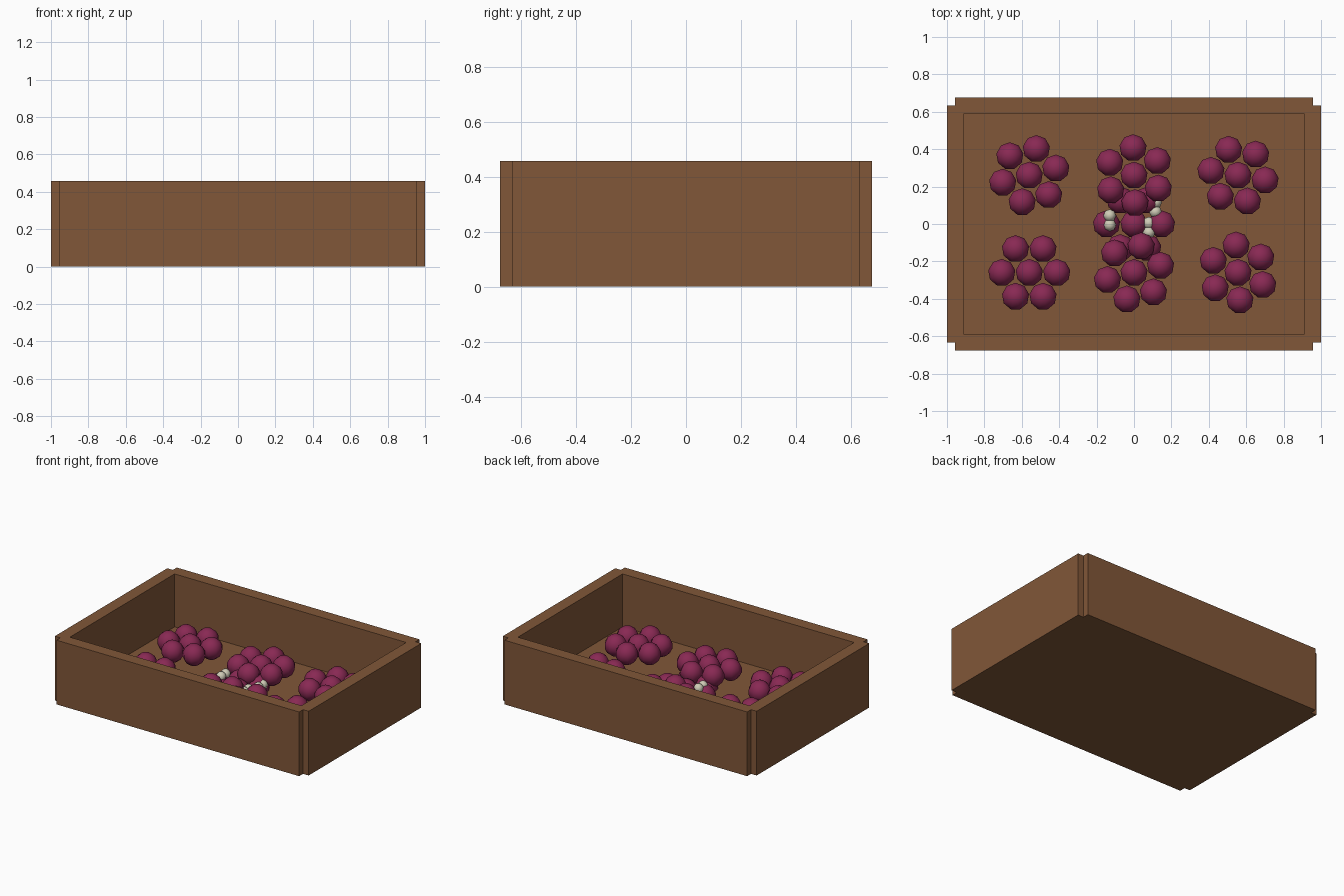
import bpy, bmesh, math
from mathutils import Matrix, Vector

if "Cube" in bpy.data.objects:
    bpy.data.objects.remove(bpy.data.objects["Cube"])


def material(name, rgb):
    m = bpy.data.materials.new(name)
    m.diffuse_color = (*rgb, 1)
    m.use_nodes = True
    m.node_tree.nodes["Principled BSDF"].inputs["Base Color"].default_value = m.diffuse_color
    return m


WOOD = material("brown_wood", (0.22, 0.095, 0.04))
BERRY = material("purple_berry", (0.25, 0.022, 0.088))
PALE = material("pale_stem", (0.62, 0.60, 0.47))


def make_object(name, bm, mat):
    mesh = bpy.data.meshes.new(name)
    bmesh.ops.recalc_face_normals(bm, faces=bm.faces)
    bm.to_mesh(mesh)
    bm.free()
    mesh.materials.append(mat)
    ob = bpy.data.objects.new(name, mesh)
    bpy.context.collection.objects.link(ob)
    return ob


# Open crate: notched outer outline, rectangular hollow
HEIGHT, FLOOR = 0.457, 0.08
HX, HY, NOTCH, WALL = 1.0, 0.677, 0.044, 0.088
corner = [(HX, HY - NOTCH), (HX - NOTCH, HY - NOTCH), (HX - NOTCH, HY)]
outer = []
for sx, sy in ((1, 1), (-1, 1), (-1, -1), (1, -1)):
    pts = [(sx * x, sy * y) for x, y in corner]
    outer += pts if sx * sy > 0 else pts[::-1]
ix, iy = HX - WALL, HY - WALL
inner = [(ix, iy), (-ix, iy), (-ix, -iy), (ix, -iy)]

bm = bmesh.new()


def loop(points, z):
    return [bm.verts.new((x, y, z)) for x, y in points]


def wall(low, high):
    n = len(low)
    for i in range(n):
        j = (i + 1) % n
        bm.faces.new((low[i], low[j], high[j], high[i]))


out_low, out_high = loop(outer, 0), loop(outer, HEIGHT)
in_low, in_high = loop(inner, FLOOR), loop(inner, HEIGHT)
wall(out_low, out_high)
wall(in_low, in_high)
bm.faces.new(out_low)
bm.faces.new(in_low)
# flat rim between the two top loops
rim = []
for ring in (out_high, in_high):
    rim += [bm.edges.get((ring[i], ring[i - 1])) for i in range(len(ring))]
bmesh.ops.triangle_fill(bm, edges=rim, use_beauty=True, normal=Vector((0, 0, 1)))
make_object("crate", bm, WOOD)


def balls(name, centres, radius, mat, segments, rings):
    b = bmesh.new()
    for c in centres:
        bmesh.ops.create_uvsphere(b, u_segments=segments, v_segments=rings,
                                  radius=radius, matrix=Matrix.Translation(c))
    for f in b.faces:
        f.smooth = True
    return make_object(name, b, mat)


# Berry bunches: one berry with six around it, each bunch turned a little
bunches = [(-0.56, 0.26, 0.17, 75), (0, 0.26, 0.17, 92), (0.556, 0.26, 0.17, 110),
           (-0.56, -0.26, 0.17, 60), (0, -0.26, 0.17, 75), (0.556, -0.26, 0.17, 94),
           (0, 0, 0.10, 0)]
for i, (x, y, z, turn) in enumerate(bunches):
    centres = [(x, y, z)]
    for k in range(6):
        a = math.radians(turn + 60 * k)
        centres.append((x + 0.147 * math.cos(a), y + 0.147 * math.sin(a), z))
    balls(f"berry_bunch_{i + 1}", centres, 0.075, BERRY, 9, 7)

# Pale stem knobs poking out of the low middle bunch
for i, (x, y, z) in enumerate([(-0.13, 0.02, 0.163), (0.115, 0.09, 0.125), (0.08, -0.02, 0.125)]):
    balls(f"stem_knob_{i + 1}", [(x, y - 0.025, z), (x, y + 0.025, z)], 0.034, PALE, 8, 6)
